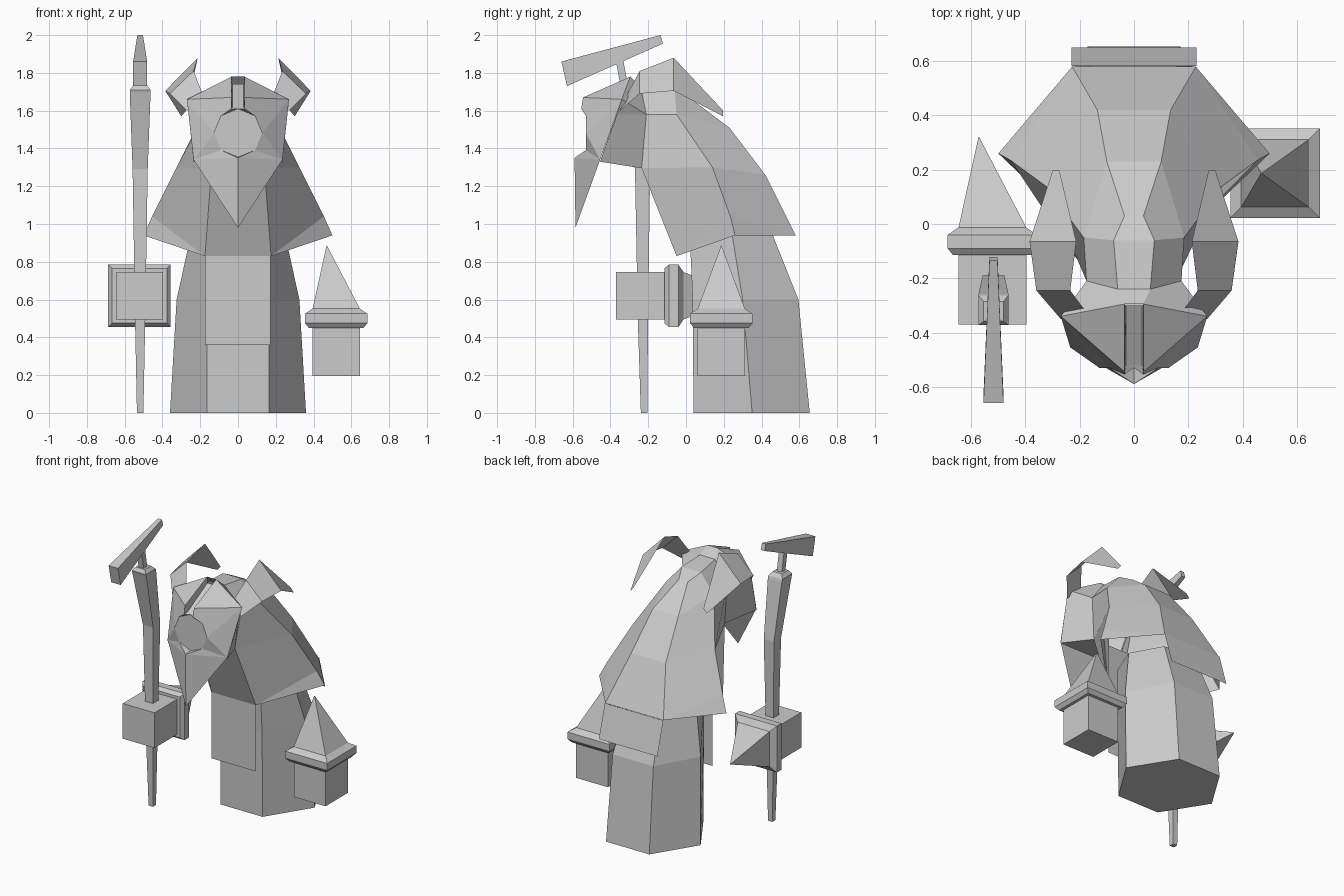
import bpy, bmesh, math
from mathutils import Vector

if "Cube" in bpy.data.objects:
    bpy.data.objects.remove(bpy.data.objects["Cube"], do_unlink=True)

stone = bpy.data.materials.new("light_grey")
stone.use_nodes = True
stone.diffuse_color = (0.6, 0.6, 0.6, 1)
stone.node_tree.nodes["Principled BSDF"].inputs["Base Color"].default_value = (0.6, 0.6, 0.6, 1)


def make(name, verts, faces):
    """Flat-shaded mesh object with merged points and consistent normals."""
    bm = bmesh.new()
    vs = [bm.verts.new(v) for v in verts]
    for f in faces:
        bm.faces.new([vs[i] for i in f])
    bmesh.ops.remove_doubles(bm, verts=bm.verts, dist=0.0005)
    bmesh.ops.recalc_face_normals(bm, faces=bm.faces)
    mesh = bpy.data.meshes.new(name)
    bm.to_mesh(mesh)
    bm.free()
    ob = bpy.data.objects.new(name, mesh)
    bpy.context.collection.objects.link(ob)
    mesh.materials.append(stone)
    return ob


def symmetric(name, pts, faces, bridges=()):
    """Mirror a half across x; each bridge is a chain of points joined to its mirror."""
    n = len(pts)
    verts = list(pts) + [(-x, y, z) for x, y, z in pts]
    out = [tuple(f) for f in faces] + [tuple(i + n for i in reversed(f)) for f in faces]
    for chain in bridges:
        out += [(a, b, b + n, a + n) for a, b in zip(chain, chain[1:])]
    return make(name, verts, out)


def loft(name, rings):
    """Closed solid through rings that share a point count."""
    k = len(rings[0])
    verts = [p for r in rings for p in r]
    faces = [tuple(range(k)), tuple(range((len(rings) - 1) * k, len(rings) * k))]
    for r in range(len(rings) - 1):
        a, b = r * k, (r + 1) * k
        faces += [(a + i, a + (i + 1) % k, b + (i + 1) % k, b + i) for i in range(k)]
    return make(name, verts, faces)


def square(cx, cy, z, h):
    return [(cx + sx * h, cy + sy * h, z) for sx, sy in ((-1, -1), (1, -1), (1, 1), (-1, 1))]


# Six-sided robe: z, front (x, y), side (x, y), back (x, y)
robe_rings = []
for z, fx, fy, sx, sy, bx, by in (
        (0, .165, .04, .36, .35, .17, .655),
        (.6, .165, .035, .325, .30, .16, .595),
        (.94, .16, .02, .25, .245, .13, .46)):
    robe_rings.append([(-fx, fy, z), (fx, fy, z), (sx, sy, z),
                       (bx, by, z), (-bx, by, z), (-sx, sy, z)])
loft("robe", robe_rings)

# Hanging cloth panels
make("front_panel", [(-.175, -.05, .36), (.172, -.05, .36), (.172, -.05, .84), (-.175, -.05, .84)],
     [(0, 1, 2, 3)])
make("back_panel", [(-.23, .65, .71), (.23, .65, .71), (.23, .583, .94), (-.23, .583, .94)],
     [(0, 1, 2, 3)])

# Cape and hood
cape = [
    (.175, -.05, .83),    # 0 front hem
    (.50, .26, .94),      # 1 side hem tip
    (.228, .58, .94),     # 2 back hem
    (.455, .235, 1.04),   # 3 side fold
    (.14, -.235, 1.295),  # 4 chest
    (.325, .14, 1.30),    # 5 shoulder side
    (.135, .42, 1.26),    # 6 shoulder back
    (.185, -.05, 1.58),   # 7 neck side
    (.10, .23, 1.51),     # 8 neck back
    (.035, .03, 1.66),    # 9 crown back
    (.075, -.06, 1.705),  # 10 crown
    (.175, -.21, 1.58),   # 11 hood side
    (.06, -.24, 1.725),   # 12 hood top
    (.255, -.36, 1.58),   # 13 hood rim side
    (.27, -.34, 1.66),    # 14 hood rim corner
    (.035, -.295, 1.78),  # 15 hood rim top
    (.235, -.455, 1.33),  # 16 hood rim bottom
]
symmetric("cape_and_hood", cape,
          [(0, 1, 3), (0, 3, 5, 4), (1, 2, 3), (2, 6, 5, 3), (5, 6, 8, 7),
           (4, 5, 7, 11), (7, 8, 9, 10), (11, 7, 10, 12), (13, 11, 14),
           (14, 11, 12, 15), (4, 11, 13, 16), (13, 14, 16)],
          [(2, 6, 8, 9, 10, 12, 15), (0, 4, 16)])

# Face mask with brow groove, single round eye and pointed beard
ec, er = 1.482, .128
eye = [(er * math.sin(i * math.pi / 4), -.53, ec + er * math.cos(i * math.pi / 4)) for i in range(5)]
mask = [
    (.035, -.295, 1.78), (.035, -.545, 1.67), (.035, -.555, 1.61),   # 0-2 brow
    (.27, -.34, 1.66), (.235, -.455, 1.34),                          # 3-4 temple, cheek
    (0, -.59, 1.35), (0, -.585, .98),                                # 5-6 beard ridge
    *eye,                                                            # 7-11
    (.03, -.30, 1.74), (.03, -.52, 1.62), (0, -.30, 1.74), (0, -.52, 1.62),  # 12-15 groove
    (0, -.455, 1.34),                                                # 16 beard back
]
symmetric("mask", mask,
          [(0, 3, 1), (1, 3, 8, 2), (2, 8, 7), (3, 9, 8), (3, 4, 9), (4, 10, 9),
           (4, 5, 10), (5, 11, 10), (4, 6, 5), (4, 16, 6), (7, 8, 9, 10, 11),
           (0, 1, 13, 12), (12, 13, 15, 14), (1, 2, 13), (2, 7, 15, 13)])

# Curved horns: folded strips ending in a point behind the head
horn = [(.18, -.32, 1.67), (.27, -.35, 1.60),
        (.235, -.245, 1.81), (.36, -.245, 1.69),
        (.213, -.065, 1.88), (.385, -.065, 1.705),
        (.275, .197, 1.60), (.30, .197, 1.57)]
symmetric("horns", horn, [(0, 1, 3, 2), (2, 3, 5, 4), (4, 5, 7, 6)])


# Hands: box, chamfered cuff and a pointed sleeve, built along +z
def hand(name, place):
    profile = [(0, .125), (.255, .125), (.255, .145), (.28, .165), (.33, .165), (.357, .125)]
    rings = [[place(Vector(p)) for p in square(0, 0, z, h)] for z, h in profile]
    rings.append([place(Vector(p)) for p in square(-.05, 0, .69, .0015)])
    loft(name, rings)


hand("left_hand", lambda p: p + Vector((.52, .187, .195)))
hand("right_hand", lambda p: Vector((p.x - .522, p.z - .37, p.y + .62)))

# Staff with a bent shaft, collar and stem
SX = -.518
loft("staff", [square(SX, y, z, h) for y, z, h in (
    (-.222, 0, .017), (-.228, .49, .027), (-.23, 1.29, .04),
    (-.312, 1.69, .055), (-.318, 1.71, .055), (-.322, 1.735, .036))])
loft("staff_stem", [square(SX, -.325, 1.72, .02), square(SX, -.358, 1.90, .02)])

# Tapered hammer head
loft("staff_head", [
    [(SX - .037, -.66, 1.86), (SX + .037, -.66, 1.86), (SX + .037, -.63, 1.73), (SX - .037, -.63, 1.73)],
    [(SX - .015, -.135, 2.0), (SX + .015, -.135, 2.0), (SX + .015, -.122, 1.955), (SX - .015, -.122, 1.955)]])
